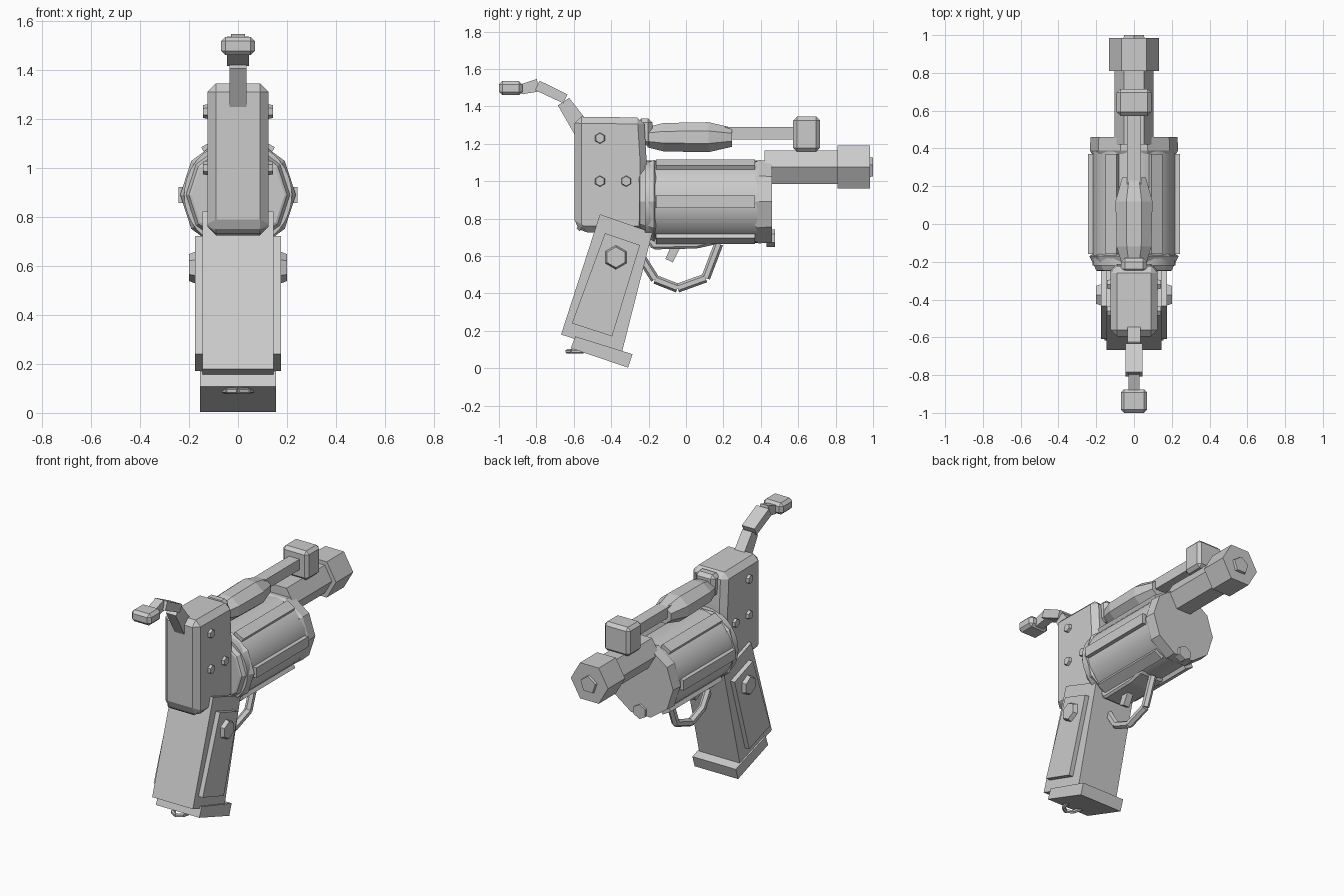
import bpy, bmesh
from math import pi, sin, cos
from mathutils import Vector, Matrix

cube = bpy.data.objects.get("Cube")
if cube:
    bpy.data.objects.remove(cube, do_unlink=True)

grey = bpy.data.materials.new("plain_grey")
grey.use_nodes = True
colour = (0.6, 0.6, 0.6, 1)
grey.diffuse_color = colour
grey.node_tree.nodes["Principled BSDF"].inputs["Base Color"].default_value = colour


def finish(name, bm, bevel=0):
    bmesh.ops.recalc_face_normals(bm, faces=bm.faces)
    if bevel:
        bmesh.ops.bevel(bm, geom=bm.edges[:], offset=bevel, segments=1, affect='EDGES')
    mesh = bpy.data.meshes.new(name)
    bm.to_mesh(mesh)
    bm.free()
    mesh.materials.append(grey)
    obj = bpy.data.objects.new(name, mesh)
    bpy.context.collection.objects.link(obj)
    return obj


def prism(name, outline, x0, x1, bevel=0):
    """Side outline of (y, z) points extruded from x0 to x1."""
    bm = bmesh.new()
    face = bm.faces.new([bm.verts.new((x0, y, z)) for y, z in outline])
    new = bmesh.ops.extrude_face_region(bm, geom=[face])["geom"]
    bmesh.ops.translate(bm, vec=(x1 - x0, 0, 0),
                        verts=[v for v in new if isinstance(v, bmesh.types.BMVert)])
    return finish(name, bm, bevel)


def box(name, x, y0, y1, z0, z1, bevel=0):
    return prism(name, [(y0, z0), (y1, z0), (y1, z1), (y0, z1)], -x, x, bevel)


def bar(name, a, b, half_x, t0, t1, bevel=0):
    """Flat bar between two side-view points, tapering in thickness."""
    a, b = Vector(a), Vector(b)
    d = (b - a).normalized()
    n = Vector((-d.y, d.x))
    return prism(name, [a - n * t0, b - n * t1, b + n * t1, a + n * t0],
                 -half_x, half_x, bevel)


def rod(name, a, b, r, sides=6, r2=None):
    a, b = Vector(a), Vector(b)
    bm = bmesh.new()
    turn = (b - a).to_track_quat('Z', 'Y').to_matrix().to_4x4()
    bmesh.ops.create_cone(bm, cap_ends=True, segments=sides, radius1=r,
                          radius2=r if r2 is None else r2, depth=(b - a).length,
                          matrix=Matrix.Translation((a + b) / 2) @ turn)
    return finish(name, bm)


def lathe_y(name, profile, sides, zc, phase=0):
    """Solid of revolution about a y-directed axis, from (y, radius) pairs."""
    bm = bmesh.new()
    rings = []
    for y, r in profile:
        rings.append([bm.verts.new((r * cos(phase + 2 * pi * i / sides), y,
                                    zc + r * sin(phase + 2 * pi * i / sides)))
                      for i in range(sides)])
    for p, q in zip(rings, rings[1:]):
        for i in range(sides):
            j = (i + 1) % sides
            bm.faces.new((p[i], p[j], q[j], q[i]))
    bm.faces.new(rings[0])
    bm.faces.new(rings[-1])
    return finish(name, bm)


# Rear frame with its side bolts
prism("rear_frame", [(-.595, .755), (-.56, .725), (-.21, .725), (-.21, 1.1),
                     (-.225, 1.34), (-.595, 1.345)], -.125, .125, .035)
for side in (-1, 1):
    label = "left" if side > 0 else "right"
    for i, (y, z) in enumerate([(-.46, 1.23), (-.46, 1.0), (-.32, 1.0)]):
        rod(f"{label}_bolt_{i + 1}", (side * .11, y, z), (side * .142, y, z), .033, 6, .026)

    # Raised grip panel and its round stud
    panel = [(-.433, .722), (-.246, .658), (-.395, .17), (-.61, .24)]
    xs = sorted((side * .13, side * .175))
    prism(f"{label}_grip_panel", panel, *xs)
    rod(f"{label}_grip_stud", (side * .165, -.375, .593), (side * .2, -.375, .593), .068, 6, .055)

# Grip and base plate
prism("grip", [(-.46, .823), (-.18, .725), (-.345, .075), (-.668, .18)], -.145, .145)
prism("grip_base", [(-.592, .17), (-.286, .075), (-.31, .003), (-.616, .107)], -.155, .155)

# Small loop hanging behind the base plate
loop = [(.055 * cos(pi * i / 4), -.55 - .085 * sin(pi * i / 4), .09) for i in range(5)]
for i, (a, b) in enumerate(zip(loop, loop[1:])):
    rod(f"base_loop_{i + 1}", a, b, .012)

# Hammer spur made of jointed bars
bar("hammer_root", (-.55, 1.27), (-.655, 1.425), .035, .05, .036)
bar("hammer_middle", (-.645, 1.44), (-.795, 1.512), .045, .026, .028)
bar("hammer_neck", (-.79, 1.513), (-.885, 1.49), .028, .034, .026)
box("hammer_tip", .07, -1.0, -.875, 1.46, 1.535, .018)

# Upper housing, rod and front block
box("housing_link", .07, -.26, -.18, 1.19, 1.335, .022)
lathe = [(-.205, .072), (-.12, .1), (.12, .106), (.245, .068)]
bm_obj = lathe_y("upper_housing", lathe, 8, 0, pi / 8)
bm_obj.scale = (1, 1, .82)
bm_obj.location.z = 1.235
box("upper_rod", .038, .2, .6, 1.222, 1.29)
box("front_block", .092, .573, .716, 1.158, 1.345, .02)

# Hexagonal barrel, muzzle and plug
lathe_y("barrel", [(.42, .104), (.83, .104)], 6, 1.075)
lathe_y("muzzle", [(.81, .133), (.985, .133)], 6, 1.075)
lathe_y("muzzle_plug", [(.97, .062), (1.0, .055)], 5, 1.07, pi / 2)

# Cylinder with faceted end collars and six ribs
drum_z = .89
drum = lathe_y("drum", [(-.22, .22), (.42, .22)], 36, drum_z)
lathe_y("drum_rear_collar", [(-.25, .19), (-.245, .2), (-.17, .236), (-.16, .222)], 10, drum_z)
lathe_y("drum_front_collar", [(.37, .222), (.39, .234), (.46, .23)], 10, drum_z)
for i in range(6):
    rib = box(f"drum_rib_{i + 1}", .033, -.16, .37, .2, .243)
    rib.matrix_world = Matrix.Translation((0, 0, drum_z)) @ Matrix.Rotation(pi / 6 + i * pi / 3, 4, 'Y')
rod("drum_front_tab", (0, .43, .695), (0, .475, .695), .047, 6)

# Trigger plate, trigger and jointed guard
prism("trigger_plate", [(-.25, .73), (-.18, .635), (.06, .64), (.17, .665), (.17, .72)], -.09, .09, .012)
bar("trigger", (-.055, .65), (-.09, .575), .022, .024, .022)
guard = [(-.25, .61), (-.165, .475), (-.045, .428), (.105, .482), (.175, .665)]
for i, (a, b) in enumerate(zip(guard, guard[1:])):
    rod(f"trigger_guard_{i + 1}", (0, *a), (0, *b), .024)

# Smooth only the round drum
bpy.ops.object.select_all(action='DESELECT')
drum.select_set(True)
bpy.context.view_layer.objects.active = drum
bpy.ops.object.shade_smooth_by_angle()
